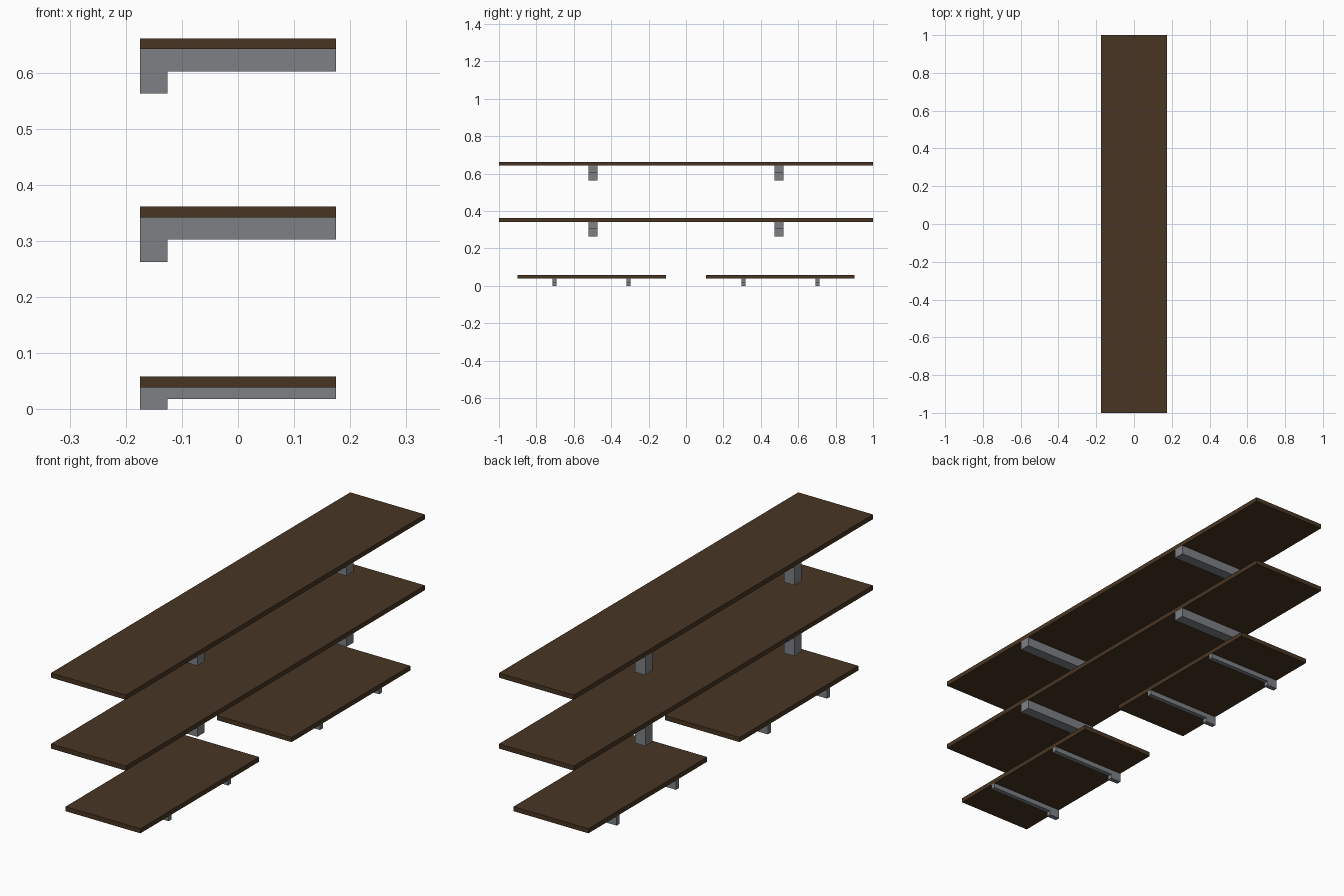
import bpy, bmesh

if "Cube" in bpy.data.objects:
    bpy.data.objects.remove(bpy.data.objects["Cube"])

def material(name, rgb):
    m = bpy.data.materials.new(name)
    m.diffuse_color = (*rgb, 1)
    m.use_nodes = True
    m.node_tree.nodes["Principled BSDF"].inputs["Base Color"].default_value = m.diffuse_color
    return m

WOOD = material("dark_wood", (0.064, 0.036, 0.017))
METAL = material("grey_metal", (0.205, 0.216, 0.230))
X0, X1 = -0.175, 0.175      # wall side and front edge of every board
LEG_X = -0.126              # inner face of the bracket leg

def prism(name, profile, y, width, mat):
    """Extrude an x/z profile along y, centred on y."""
    bm = bmesh.new()
    face = bm.faces.new([bm.verts.new((x, y - width / 2, z)) for x, z in profile])
    out = bmesh.ops.extrude_face_region(bm, geom=[face])
    verts = [v for v in out["geom"] if isinstance(v, bmesh.types.BMVert)]
    bmesh.ops.translate(bm, vec=(0, width, 0), verts=verts)
    bmesh.ops.recalc_face_normals(bm, faces=bm.faces)
    mesh = bpy.data.meshes.new(name)
    bm.to_mesh(mesh)
    bm.free()
    mesh.materials.append(mat)
    bpy.context.collection.objects.link(bpy.data.objects.new(name, mesh))

def shelf(name, y, length, z, arm, leg, spacing, width):
    """Board with its underside at z, on two L-shaped brackets."""
    prism(name + "_board", [(X0, z), (X1, z), (X1, z + 0.0195), (X0, z + 0.0195)],
          y, length, WOOD)
    profile = [(X0, z), (X0, z - arm - leg), (LEG_X, z - arm - leg),
               (LEG_X, z - arm), (X1, z - arm), (X1, z)]
    for side, s in (("left", -1), ("right", 1)):
        prism(f"{name}_bracket_{side}", profile, y + s * spacing, width, METAL)

# Two long shelves
shelf("top_shelf", 0, 2.0, 0.642, 0.0395, 0.0395, 0.498, 0.047)
shelf("middle_shelf", 0, 2.0, 0.342, 0.0395, 0.0395, 0.498, 0.047)

# Two short lower shelves
for side, s in (("left", -1), ("right", 1)):
    shelf(f"lower_shelf_{side}", s * 0.505, 0.794, 0.0395, 0.021, 0.0185, 0.198, 0.02)
